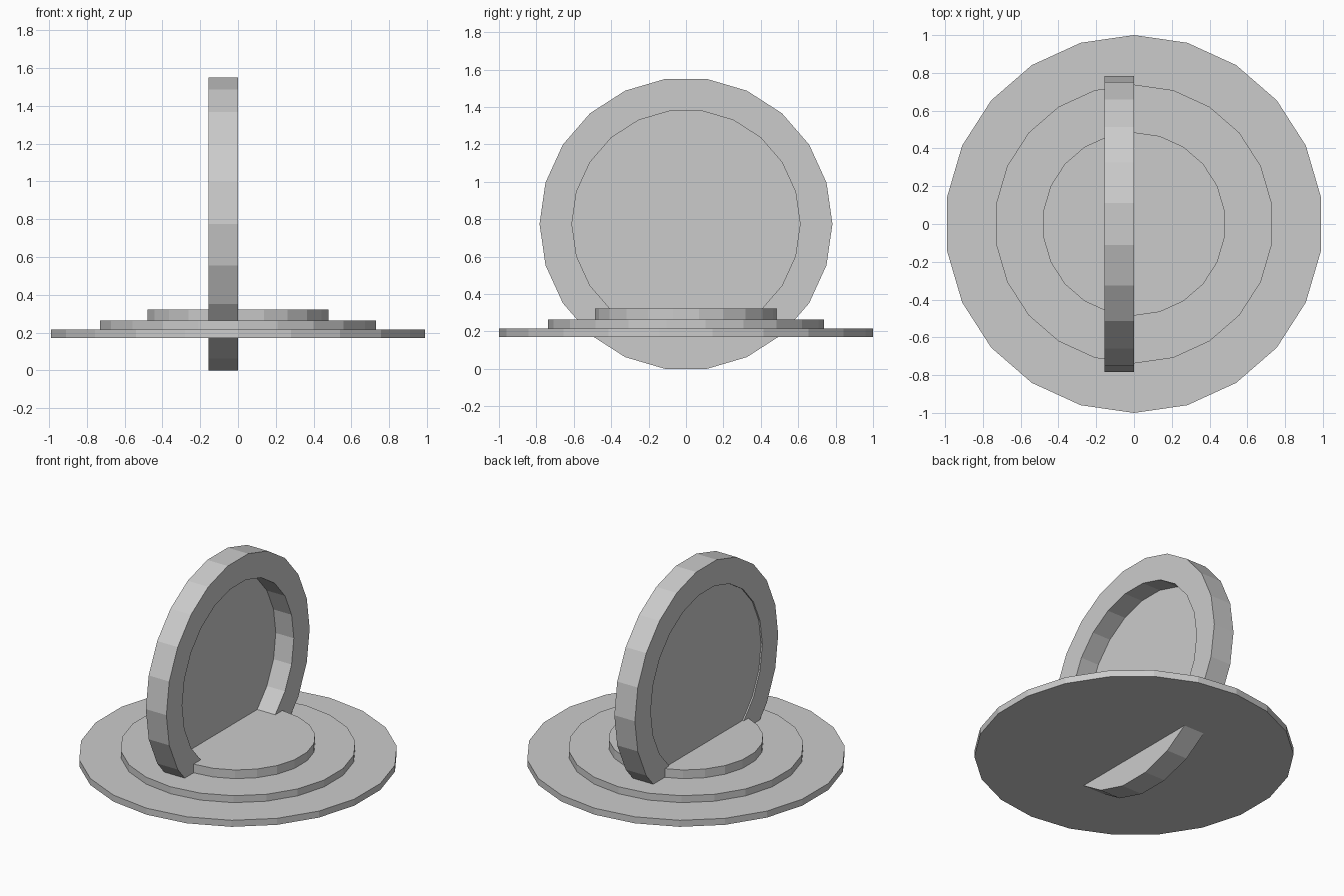
import bpy, bmesh
from math import sin, cos, pi

if "Cube" in bpy.data.objects:
    bpy.data.objects.remove(bpy.data.objects["Cube"])

SIDES = 22


def lathe(name, profile, point):
    """Solid of revolution: profile is (radius, offset) pairs, capped at both ends."""
    bm = bmesh.new()
    rings = [[bm.verts.new(point(r, h, 2 * pi * i / SIDES)) for i in range(SIDES)]
             for r, h in profile]
    for a, b in zip(rings, rings[1:]):
        for i in range(SIDES):
            j = (i + 1) % SIDES
            bm.faces.new((a[i], a[j], b[j], b[i]))
    bm.faces.new(rings[0])
    bm.faces.new(rings[-1])
    bmesh.ops.recalc_face_normals(bm, faces=bm.faces)
    mesh = bpy.data.meshes.new(name)
    bm.to_mesh(mesh)
    bm.free()
    obj = bpy.data.objects.new(name, mesh)
    bpy.context.collection.objects.link(obj)
    return obj


def upright(r, h, t):
    return (r * sin(t), r * cos(t), h)


def sideways(r, h, t):
    return (h, r * cos(t), 0.775 + r * sin(t))


# Stepped base of three stacked discs
for name, r, z0, z1 in (("base_disc_large", 1.0, 0.17, 0.215),
                        ("base_disc_middle", 0.738, 0.215, 0.263),
                        ("base_disc_small", 0.485, 0.263, 0.323)):
    lathe(name, [(r, z0), (r, z1)], upright)

# Upright wheel: thick rim, thin web, deep recess on +x and shallow one on -x
lathe("upright_wheel",
      [(0.61, -0.138), (0.61, 0.0), (0.783, 0.0), (0.783, -0.157),
       (0.61, -0.157), (0.61, -0.147)], sideways)
